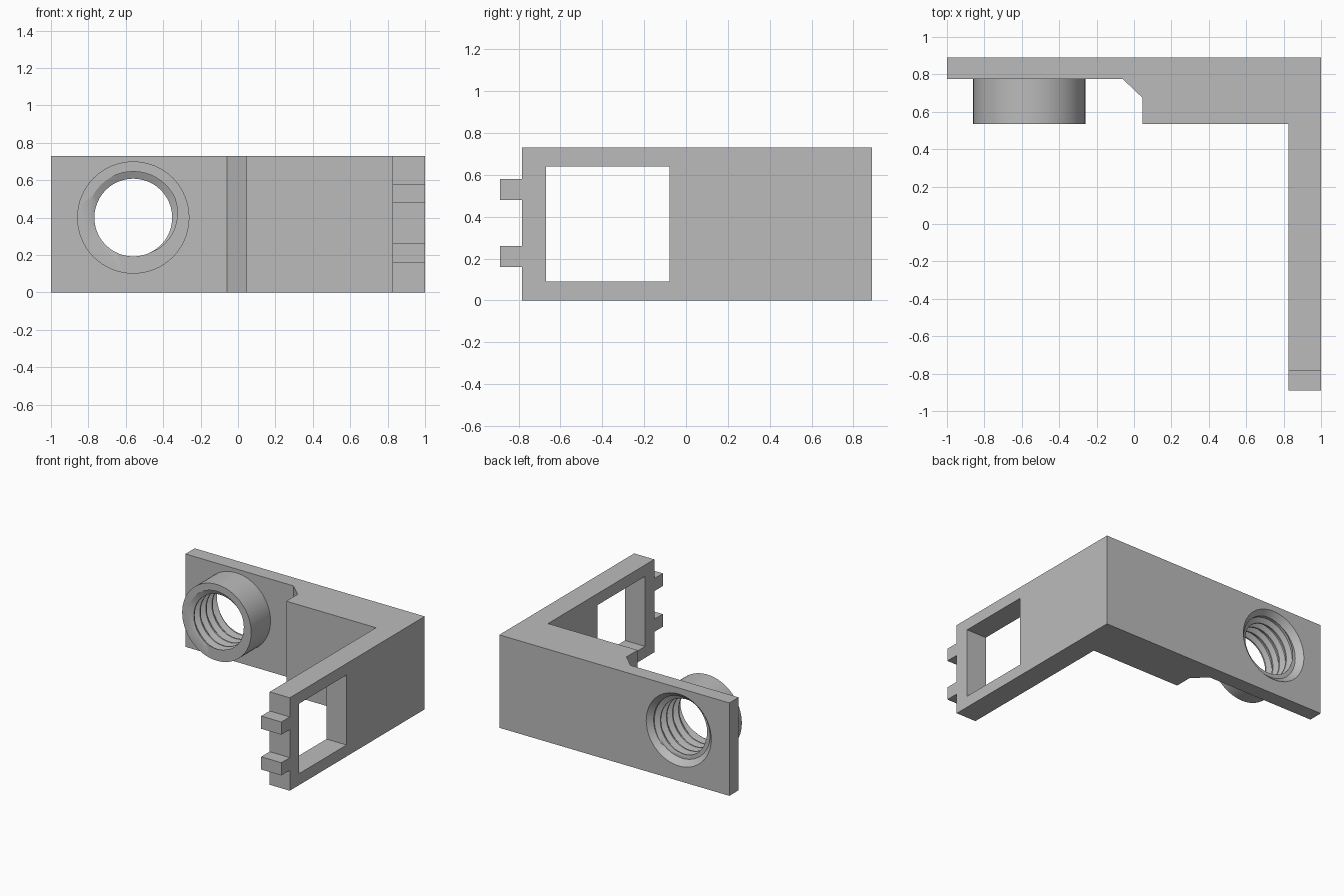
import bpy, bmesh
from math import sin, cos, pi, radians, tau
from mathutils import Matrix

if "Cube" in bpy.data.objects:
    bpy.data.objects.remove(bpy.data.objects["Cube"])

HEIGHT = 0.73
FRONT, BACK = 0.535, 0.89       # depth of the threaded hole
HOLE_X, HOLE_Z = -0.56, 0.40

grey = bpy.data.materials.new("plain grey")
grey.use_nodes = True
grey.diffuse_color = (0.5, 0.5, 0.5, 1)
grey.node_tree.nodes["Principled BSDF"].inputs["Base Color"].default_value = grey.diffuse_color


def make(name, bm):
    bmesh.ops.recalc_face_normals(bm, faces=bm.faces)
    mesh = bpy.data.meshes.new(name)
    bm.to_mesh(mesh)
    bm.free()
    ob = bpy.data.objects.new(name, mesh)
    bpy.context.collection.objects.link(ob)
    return ob


def box(name, lo, hi):
    bm = bmesh.new()
    bmesh.ops.create_cube(bm, size=1)
    for v in bm.verts:
        v.co = [a + (b - a) * (c + 0.5) for a, b, c in zip(lo, hi, v.co)]
    return make(name, bm)


def cone(name, r_front, r_back, y0, y1):
    bm = bmesh.new()
    place = Matrix.Translation((HOLE_X, (y0 + y1) / 2, HOLE_Z)) @ Matrix.Rotation(radians(-90), 4, "X")
    bmesh.ops.create_cone(bm, cap_ends=True, segments=64, radius1=r_front,
                          radius2=r_back, depth=y1 - y0, matrix=place)
    return make(name, bm)


def thread(name, minor, major, pitch, y0, y1, steps=48):
    # Helical strips, trimmed square at both ends
    shape = [(0, minor), (0.15, minor), (0.4, major), (0.75, major), (1, minor)]

    def radius(phase):
        for (a, ra), (b, rb) in zip(shape, shape[1:]):
            if phase <= b:
                return ra + (rb - ra) * (phase - a) / (b - a)

    origin = FRONT - 0.575 * pitch
    turns = int((y1 - y0) / pitch) + 4
    rows = [t - 2 + p for t in range(turns) for p, _ in shape[:-1]]
    bm = bmesh.new()
    grid = []
    for row in rows:
        ring = []
        for j in range(steps + 1):
            turn = j / steps
            y = min(max(origin + pitch * (row + turn), y0), y1)
            r = radius(((y - origin) / pitch - turn) % 1)
            ring.append(bm.verts.new((HOLE_X + r * sin(tau * turn), y, HOLE_Z + r * cos(tau * turn))))
        grid.append(ring)
    for low, high in zip(grid, grid[1:]):
        for j in range(steps):
            bm.faces.new((low[j], low[j + 1], high[j + 1], high[j]))
    bmesh.ops.remove_doubles(bm, verts=bm.verts, dist=0.0002)
    bmesh.ops.holes_fill(bm, edges=[e for e in bm.edges if e.is_boundary], sides=0)
    return make(name, bm)


def combine(target, other, operation):
    mod = target.modifiers.new(operation, "BOOLEAN")
    mod.operation, mod.object, mod.solver = operation, other, "EXACT"
    bpy.context.view_layer.objects.active = target
    bpy.ops.object.modifier_apply(modifier=mod.name)
    bpy.data.objects.remove(other)


# Angled bracket: thin plate, chamfered thick block and forward arm
outline = [(-1, BACK), (-1, 0.775), (-0.06, 0.775), (0.045, 0.675), (0.045, FRONT),
           (0.825, FRONT), (0.825, -0.785), (1, -0.785), (1, BACK)]
bm = bmesh.new()
base = bm.faces.new([bm.verts.new((x, y, 0)) for x, y in outline])
top = bmesh.ops.extrude_face_region(bm, geom=[base])["geom"]
bmesh.ops.translate(bm, vec=(0, 0, HEIGHT), verts=[g for g in top if isinstance(g, bmesh.types.BMVert)])
bracket = make("bracket", bm)

# Window through the arm
combine(bracket, box("window_cutter", (0.7, -0.67, 0.09), (1.1, -0.08, 0.64)), "DIFFERENCE")

# Sleeve with a threaded hole, countersunk at the back
combine(bracket, cone("sleeve", 0.3, 0.3, FRONT, 0.83), "UNION")
combine(bracket, thread("thread_cutter", 0.208, 0.246, 0.075, FRONT - 0.03, BACK + 0.02), "DIFFERENCE")
combine(bracket, cone("countersink_cutter", 0.24, 0.292, BACK - 0.045, BACK + 0.01), "DIFFERENCE")

# Two teeth on the end of the arm
teeth = [box(name, (0.825, -0.89, z), (1, -0.785, z + 0.1))
         for name, z in (("lower_tooth", 0.16), ("upper_tooth", 0.48))]

for ob in [bracket] + teeth:
    ob.data.materials.clear()
    ob.data.materials.append(grey)
    ob.select_set(True)
bpy.context.view_layer.objects.active = bracket
bpy.ops.object.shade_smooth_by_angle(angle=radians(30))
